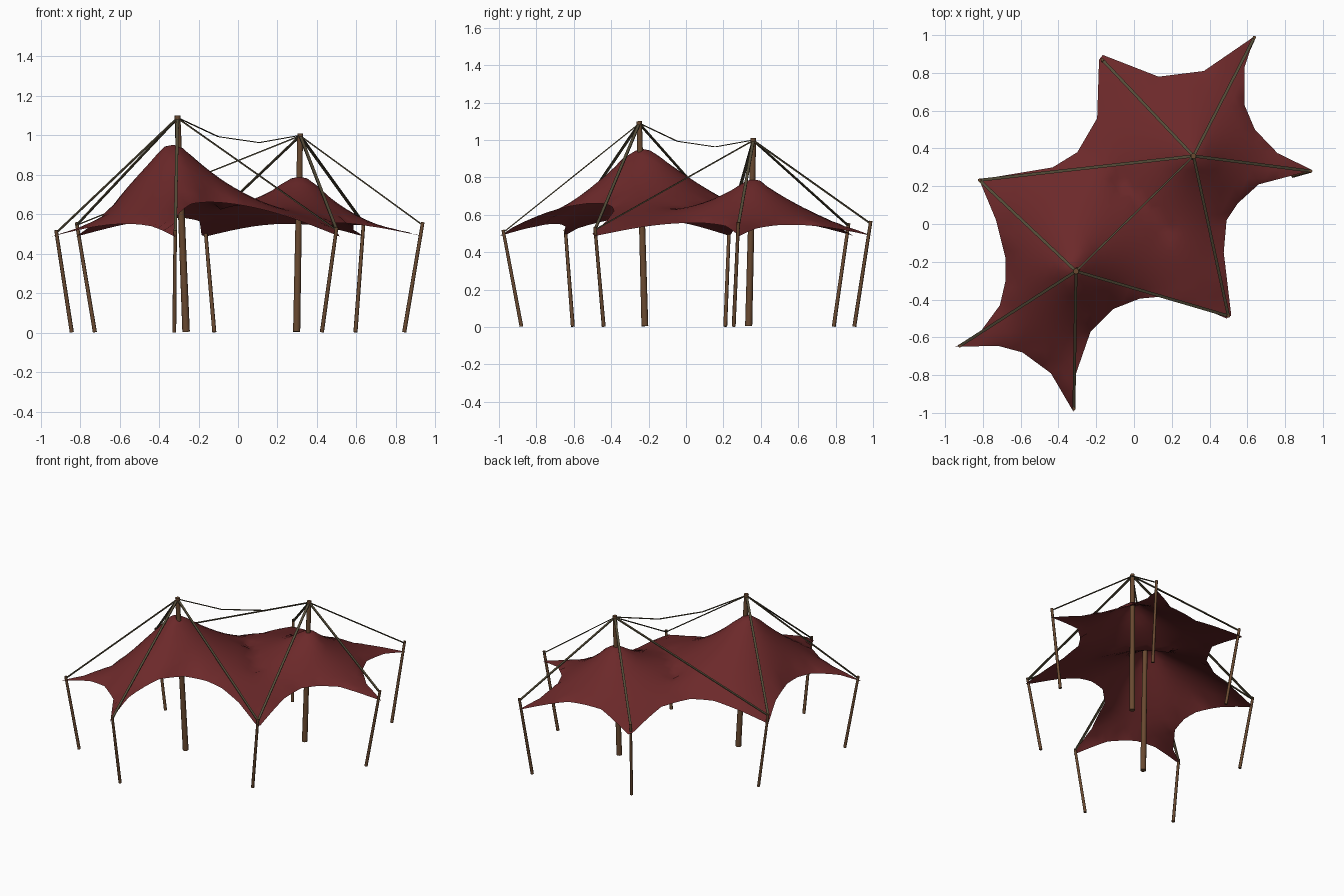
import bpy, math
from mathutils import Vector
from mathutils.geometry import delaunay_2d_cdt

if "Cube" in bpy.data.objects:
    bpy.data.objects.remove(bpy.data.objects["Cube"])


def material(name, rgb):
    m = bpy.data.materials.new(name)
    m.diffuse_color = (*rgb, 1)
    m.use_nodes = True
    m.node_tree.nodes["Principled BSDF"].inputs["Base Color"].default_value = m.diffuse_color
    return m


RED = material("red canvas", (0.15, 0.022, 0.023))
WOOD = material("brown wood", (0.14, 0.067, 0.03))
ROPE = material("olive rope", (0.09, 0.073, 0.04))


def make_object(name, verts, faces, mat):
    me = bpy.data.meshes.new(name)
    me.from_pydata(verts, [], faces)
    me.materials.append(mat)
    ob = bpy.data.objects.new(name, me)
    bpy.context.collection.objects.link(ob)
    return ob


def tube(name, path, r0, r1, mat, sides=8, flat=1.0):
    """Tapered tube along a path, capped; flat < 1 squashes it into a ribbon."""
    path = [Vector(p) for p in path]
    d = (path[-1] - path[0]).normalized()
    u = d.cross(Vector((0, 0, 1))).normalized()
    v = d.cross(u) * flat
    verts, faces, n = [], [], len(path)
    for i, p in enumerate(path):
        r = r0 + (r1 - r0) * i / (n - 1)
        for k in range(sides):
            a = 2 * math.pi * (k + 0.5) / sides
            verts.append(p + r * (math.cos(a) * u + math.sin(a) * v))
    for i in range(n - 1):
        for k in range(sides):
            j = (k + 1) % sides
            faces.append((i * sides + k, i * sides + j, (i + 1) * sides + j, (i + 1) * sides + k))
    faces.append(tuple(reversed(range(sides))))
    faces.append(tuple(range((n - 1) * sides, n * sides)))
    ob = make_object(name, verts, faces, mat)
    for p in ob.data.polygons:
        p.use_smooth = len(p.vertices) == 4 and sides > 4
    return ob


# Masts and edge posts: base, top
masts = [((-0.263, -0.22, 0.005), (-0.307, -0.25, 1.1)), ((0.297, 0.335, 0.005), (0.315, 0.36, 1.01))]
posts = [((-0.842, -0.605, 0.003), (-0.922, -0.645, 0.52)), ((-0.323, -0.88, 0.003), (-0.318, -0.978, 0.52)),
         ((0.425, -0.44, 0.003), (0.5, -0.487, 0.535)), ((0.842, 0.255, 0.003), (0.936, 0.28, 0.56)),
         ((0.595, 0.9, 0.003), (0.637, 0.988, 0.567)), ((-0.12, 0.79, 0.003), (-0.168, 0.87, 0.555)),
         ((-0.725, 0.21, 0.003), (-0.818, 0.232, 0.56))]
for i, (b, t) in enumerate(masts):
    tube(f"mast_{i + 1}", (b, t), 0.019, 0.015, WOOD, 10)
for i, (b, t) in enumerate(posts):
    tube(f"edge_post_{i + 1}", (b, t), 0.0105, 0.009, WOOD, 8)

# Flat stay ropes from masts to posts
for m, targets in ((0, (6, 0, 1, 2)), (1, (2, 3, 4, 5, 6))):
    top = Vector(masts[m][1]) - Vector((0, 0, 0.012))
    for t in targets:
        tube(f"stay_rope_{m + 1}_{t + 1}", (top, Vector(posts[t][1]) - Vector((0, 0, 0.015))),
             0.011, 0.011, ROPE, 4, 0.4)
# Sagging rope between the masts
a, b = Vector(masts[0][1]), Vector(masts[1][1])
tube("ridge_rope", [a.lerp(b, s / 3) - Vector((0, 0, 0.01 + 0.3 * (s / 3) * (1 - s / 3)))
                    for s in range(4)], 0.007, 0.007, ROPE, 4, 0.4)

# Canopy outline: each scallop runs from a corner to the next.
# rise lifts its middle, skew moves the crest toward the start
scallops = [
    (0.065, 1, [(-0.945, -0.65), (-0.72, -0.645), (-0.59, -0.68), (-0.44, -0.79)]),
    (0.175, 0.85, [(-0.32, -0.995), (-0.31, -0.80), (-0.23, -0.57), (-0.11, -0.45), (0.03, -0.395),
                   (0.14, -0.385), (0.30, -0.42), (0.49, -0.50)]),
    (0.07, 1, [(0.515, -0.485), (0.475, -0.15), (0.49, 0.02), (0.55, 0.11), (0.66, 0.21)]),
    (0.06, 1, [(0.945, 0.285), (0.76, 0.375), (0.64, 0.50), (0.585, 0.63), (0.585, 0.83)]),
    (0.065, 1, [(0.64, 0.995), (0.37, 0.81), (0.13, 0.78)]),
    (0.095, 1, [(-0.165, 0.895), (-0.185, 0.87), (-0.195, 0.56), (-0.30, 0.38), (-0.43, 0.30)]),
    (0.095, 1, [(-0.82, 0.235), (-0.73, 0.02), (-0.68, -0.18), (-0.68, -0.30), (-0.71, -0.43),
                (-0.82, -0.58)]),
]
outline, fixed = [], []
for i, (rise, skew, pts) in enumerate(scallops):
    pts = [Vector(p) for p in pts + [scallops[(i + 1) % 7][2][0]]]
    total = sum((q - p).length for p, q in zip(pts, pts[1:]))
    run = 0
    for p, q in zip(pts, pts[1:]):
        seg = (q - p).length
        n = max(1, round(seg / 0.06))
        for k in range(n):
            t = (run + seg * k / n) / total
            outline.append(p.lerp(q, k / n))
            fixed.append(0.487 + rise * math.sin(math.pi * t ** skew))
        run += seg
nb = len(outline)
points = list(outline)

# Flattened tips of the two tent peaks: centre, height, steepness law
peaks = [(Vector((-0.33, -0.23)), 0.952, 1.0), (Vector((0.31, 0.36)), 0.79, 0.6)]
for c, z, _ in peaks:
    points.append(c)
    fixed.append(z)
    for k in range(10):
        ang = math.tau * k / 10
        points.append(c + 0.04 * Vector((math.cos(ang), math.sin(ang))))
        fixed.append(z - 0.008)

# Valley line pulled down between the peaks
for k in range(-4, 5):
    s = k * 0.05
    points.append(Vector((0.05, 0.1)) + s * Vector((0.7, -0.71)))
    fixed.append(0.648 - 0.6 * s * s)


def inside(p):
    hit = False
    for s, e in zip(outline, outline[1:] + outline[:1]):
        if (s.y > p.y) != (e.y > p.y) and p.x < s.x + (e.x - s.x) * (p.y - s.y) / (e.y - s.y):
            hit = not hit
    return hit


def mast_distance(p):
    return min(((p - c).length, law) for c, _, law in peaks)


# Interior points on a grid
for i in range(-20, 21):
    for j in range(-20, 21):
        p = Vector(((i + 0.5 * (j % 2)) * 0.048, j * 0.048))
        if (inside(p) and mast_distance(p)[0] > 0.065
                and min((p - q).length for q in points[:len(fixed)]) > 0.025):
            points.append(p)

out = delaunay_2d_cdt(points, [], [list(range(nb))], 1, 1e-5)
co, tris, origins = out[0], out[2], out[3]
known = {i: fixed[o[0]] for i, o in enumerate(origins) if o and o[0] < len(fixed)}

# Stretch the cloth: relax heights between the fixed outline, peaks and valley
links = [dict() for _ in co]
for t in tris:
    for i, j in ((t[0], t[1]), (t[1], t[2]), (t[2], t[0])):
        dist, law = mast_distance((co[i] + co[j]) / 2)
        links[i][j] = links[j][i] = 1 / (dist + 0.02) ** law
z = [known.get(i, 0.6) for i in range(len(co))]
for _ in range(500):
    for i, nbr in enumerate(links):
        if i not in known and nbr:
            z[i] = sum(w * z[j] for j, w in nbr.items()) / sum(nbr.values())
canopy = make_object("canopy", [(p.x, p.y, h) for p, h in zip(co, z)], tris, RED)
for p in canopy.data.polygons:
    p.use_smooth = True
